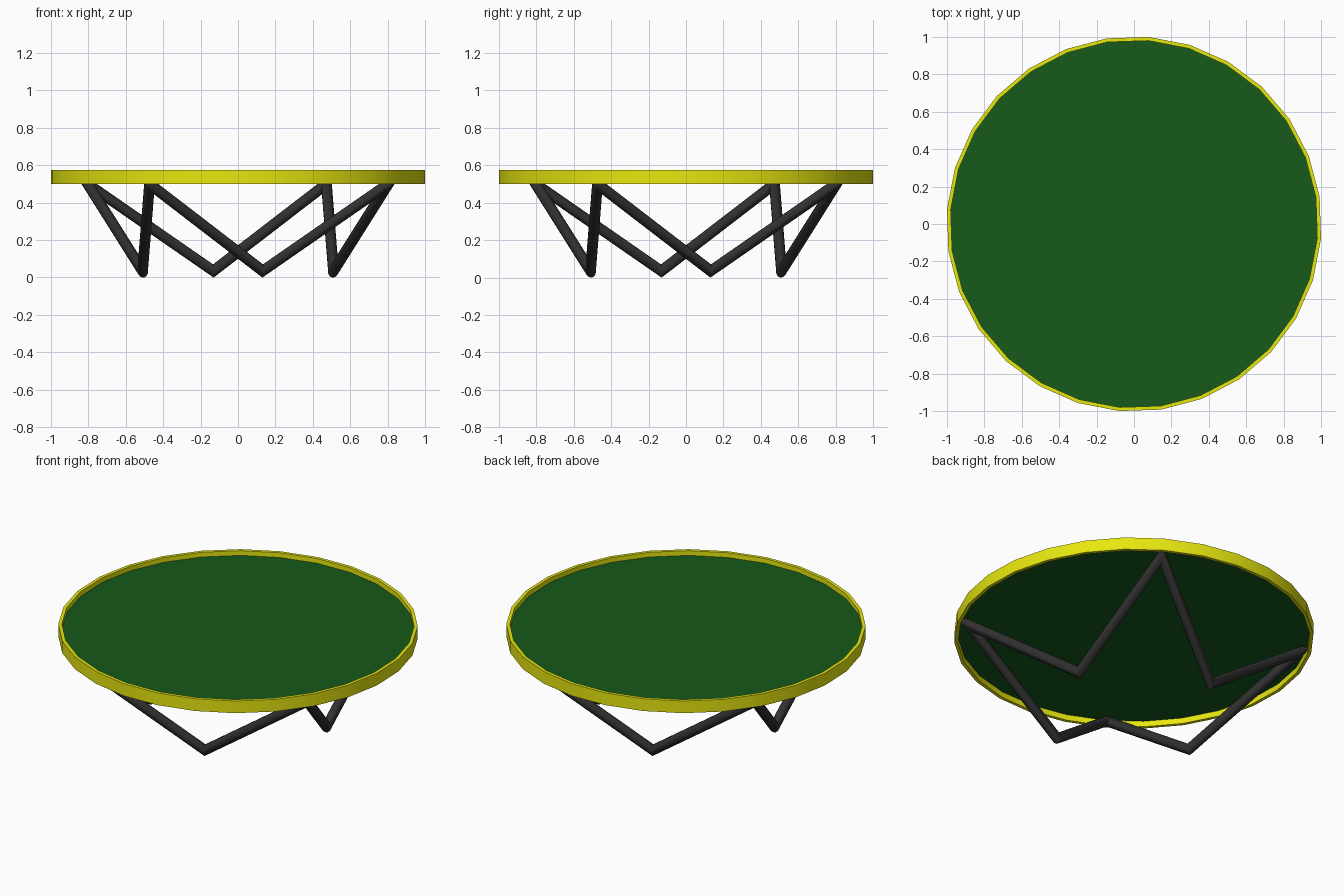
import bpy, bmesh
from math import sin, cos, radians, tau
from mathutils import Vector

if "Cube" in bpy.data.objects:
    bpy.data.objects.remove(bpy.data.objects["Cube"])

SIDES = 28
START = radians(-4.5)


def make_object(name, bm, color, angle=30):
    bmesh.ops.recalc_face_normals(bm, faces=bm.faces)
    mesh = bpy.data.meshes.new(name)
    bm.to_mesh(mesh)
    bm.free()
    obj = bpy.data.objects.new(name, mesh)
    bpy.context.collection.objects.link(obj)
    mat = bpy.data.materials.new(name + "_material")
    mat.diffuse_color = (*color, 1)
    mat.use_nodes = True
    mat.node_tree.nodes["Principled BSDF"].inputs["Base Color"].default_value = mat.diffuse_color
    mesh.materials.append(mat)
    bpy.ops.object.select_all(action='DESELECT')
    obj.select_set(True)
    bpy.context.view_layer.objects.active = obj
    bpy.ops.object.shade_smooth_by_angle(angle=radians(angle))
    return obj


def circle(bm, r, z):
    return [bm.verts.new((r * cos(START + tau * i / SIDES),
                          r * sin(START + tau * i / SIDES), z)) for i in range(SIDES)]


def bridge(bm, a, b):
    n = len(a)
    for i in range(n):
        j = (i + 1) % n
        bm.faces.new((a[i], a[j], b[j], b[i]))


# Rim: square-section hoop
bm = bmesh.new()
rings = [circle(bm, r, z) for r, z in
         ((1.003, 0.50), (1.003, 0.575), (0.983, 0.575), (0.983, 0.50))]
for k in range(4):
    bridge(bm, rings[k], rings[(k + 1) % 4])
make_object("table_rim", bm, (0.8, 0.8, 0.005))

# Top: thin panel recessed inside the rim
bm = bmesh.new()
low, high = circle(bm, 0.985, 0.535), circle(bm, 0.985, 0.546)
bridge(bm, low, high)
bm.faces.new(low)
bm.faces.new(high)
make_object("table_top", bm, (0.008, 0.1, 0.01))

# Base: one closed zigzag tube with mitred corners, four feet and four tops
TUBE_R, TUBE_SIDES = 0.029, 12
points = []
for k in range(8):
    a = radians(14.5 + 45 * k)
    r, z = ((0.527, 0.035), (0.932, 0.50))[k % 2]
    points.append(Vector((r * cos(a), r * sin(a), z)))

bm = bmesh.new()
rings = []
for k, p in enumerate(points):
    d_in = (p - points[k - 1]).normalized()
    d_out = (points[(k + 1) % 8] - p).normalized()
    normal = (d_in + d_out).normalized()
    v = d_in.cross(Vector((0, 0, 1))).normalized()
    u = v.cross(d_in)
    ring = []
    for i in range(TUBE_SIDES):
        t = tau * (i + 0.5) / TUBE_SIDES
        o = (u * cos(t) + v * sin(t)) * TUBE_R
        o -= d_in * (o.dot(normal) / d_in.dot(normal))   # slide onto the mitre plane
        ring.append(bm.verts.new(p + o))
    rings.append(ring)
for k in range(8):
    bridge(bm, rings[k], rings[(k + 1) % 8])
make_object("zigzag_base", bm, (0.03, 0.03, 0.03), 35)
